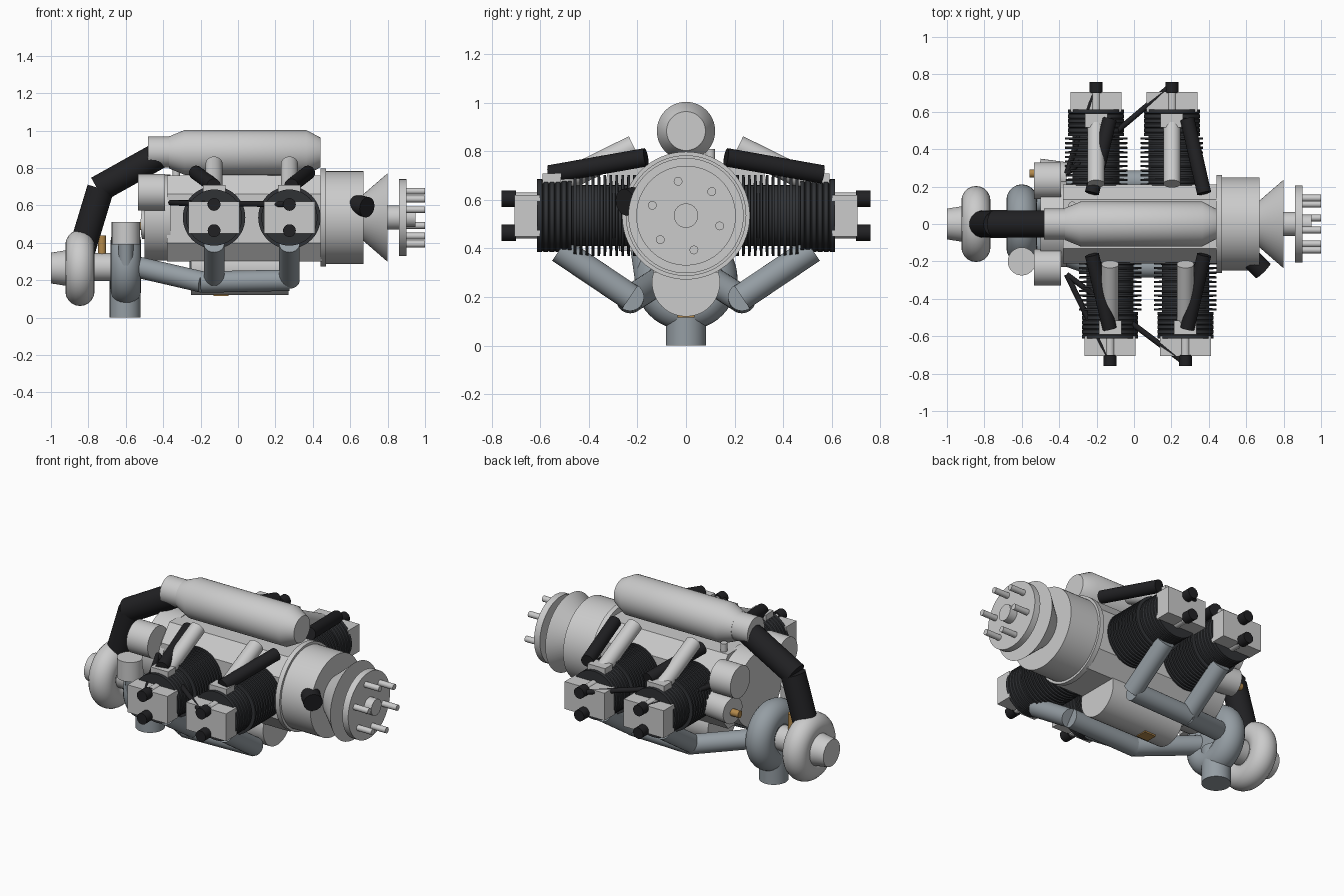
import bpy, bmesh, math
from mathutils import Vector

if "Cube" in bpy.data.objects:
    bpy.data.objects.remove(bpy.data.objects["Cube"])


def material(name, rgb):
    m = bpy.data.materials.new(name)
    m.diffuse_color = (*rgb, 1)
    m.use_nodes = True
    m.node_tree.nodes["Principled BSDF"].inputs["Base Color"].default_value = m.diffuse_color
    return m


BLACK = material("black_rubber", (0.015, 0.015, 0.017))
DARK = material("dark_cylinder", (0.03, 0.032, 0.036))
STEEL = material("exhaust_steel", (0.30, 0.34, 0.37))
BRASS = material("brass", (0.45, 0.25, 0.07))


def finish(ob, name, mat=None, smooth=True):
    ob.name = name
    if mat:
        ob.data.materials.append(mat)
    if smooth:
        bpy.ops.object.shade_smooth_by_angle(angle=math.radians(35))
    return ob


def tube(name, a, b, r, mat=None, r2=None, sides=32):
    """Cylinder or cone between two points."""
    a, b = Vector(a), Vector(b)
    d = b - a
    bpy.ops.mesh.primitive_cone_add(vertices=sides, radius1=r, radius2=r if r2 is None else r2,
                                    depth=d.length, location=(a + b) / 2)
    ob = bpy.context.object
    ob.rotation_euler = d.to_track_quat('Z', 'Y').to_euler()
    return finish(ob, name, mat)


def box(name, lo, hi, mat=None):
    lo, hi = Vector(lo), Vector(hi)
    bpy.ops.mesh.primitive_cube_add(size=1, location=(lo + hi) / 2)
    bpy.context.object.scale = [abs(v) for v in hi - lo]
    return finish(bpy.context.object, name, mat, False)


def lathe(name, profile, origin, axis, mat=None, sides=48):
    """Revolve (distance, radius) pairs around an axis."""
    bm = bmesh.new()
    rings = []
    for d, r in profile:
        rings.append([bm.verts.new((r * math.cos(2 * math.pi * i / sides),
                                    r * math.sin(2 * math.pi * i / sides), d)) for i in range(sides)])
    for p, q in zip(rings, rings[1:]):
        for i in range(sides):
            j = (i + 1) % sides
            bm.faces.new((p[i], p[j], q[j], q[i]))
    bm.faces.new(rings[0][::-1])
    bm.faces.new(rings[-1])
    me = bpy.data.meshes.new(name)
    bm.to_mesh(me)
    bm.free()
    ob = bpy.data.objects.new(name, me)
    bpy.context.collection.objects.link(ob)
    ob.location = origin
    ob.rotation_euler = Vector(axis).to_track_quat('Z', 'Y').to_euler()
    bpy.ops.object.select_all(action='DESELECT')
    ob.select_set(True)
    bpy.context.view_layer.objects.active = ob
    return finish(ob, name, mat)


def torus(name, loc, major, minor, mat=None):
    bpy.ops.mesh.primitive_torus_add(major_radius=major, minor_radius=minor, major_segments=48,
                                     minor_segments=20, location=loc, rotation=(0, math.pi / 2, 0))
    return finish(bpy.context.object, name, mat)


CZ = 0.535   # crankshaft height

# crankcase with chamfered edges
prof = [(.13, .76), (.21, .66), (.21, .40), (.13, .30), (-.13, .30), (-.21, .40), (-.21, .66), (-.13, .76)]
bm = bmesh.new()
f = bm.faces.new([bm.verts.new((-.38, y, z)) for y, z in prof])
ext = bmesh.ops.extrude_face_region(bm, geom=[f])
bmesh.ops.translate(bm, vec=(.83, 0, 0), verts=[v for v in ext['geom'] if isinstance(v, bmesh.types.BMVert)])
bmesh.ops.recalc_face_normals(bm, faces=bm.faces)
me = bpy.data.meshes.new("crankcase")
bm.to_mesh(me)
bm.free()
bpy.context.collection.objects.link(bpy.data.objects.new("crankcase", me))
tube("accessory_case", (-.5, 0, CZ), (-.36, 0, CZ), .23, sides=48)
tube("breather", (-.33, .1, .74), (-.33, .1, .81), .02)

# gearbox, drive cone and propeller flange
tube("gearbox_flange", (.44, 0, CZ), (.47, 0, CZ), .263, sides=64)
tube("gearbox", (.47, 0, CZ), (.67, 0, CZ), .248, sides=64)
tube("drive_cone", (.665, 0, CZ), (.80, 0, CZ), .12, r2=.237, sides=64)
tube("propeller_shaft", (.79, 0, CZ), (.95, 0, CZ), .05)
tube("shaft_collar", (.79, 0, CZ), (.87, 0, CZ), .065)
tube("propeller_flange", (.86, 0, CZ), (.90, 0, CZ), .205, sides=64)
for i in range(6):
    a = math.radians(103 + 60 * i)
    y, z = .145 * math.cos(a), CZ + .145 * math.sin(a)
    tube("flange_bolt", (.89, y, z), (1.0, y, z), .018, sides=16)
tube("governor", (.60, -.16, .61), (.69, -.25, .59), .055, BLACK)

# intake plenum, throttle body and hose
lathe("plenum", [(0, .085), (.085, .12), (.735, .12), (.81, .08)], (-.37, 0, .883), (1, 0, 0))
tube("throttle_body", (-.48, 0, .885), (-.36, 0, .885), .083)
tube("hose_upper", (-.40, 0, .88), (-.75, 0, .685), .072, BLACK)
tube("hose_lower", (-.735, 0, .69), (-.835, 0, .36), .072, BLACK)

# turbocharger
torus("compressor_scroll", (-.845, 0, .265), .125, .078)
tube("compressor_body", (-.90, 0, .265), (-.79, 0, .265), .13)
lathe("compressor_inlet", [(0, .082), (.10, .098)], (-1.0, 0, .265), (1, 0, 0))
tube("bearing_housing", (-.80, 0, .27), (-.66, 0, .27), .075)
torus("turbine_scroll", (-.60, 0, .275), .13, .082, STEEL)
tube("turbine_body", (-.66, 0, .275), (-.54, 0, .275), .135, STEEL)
tube("turbine_outlet", (-.603, 0, 0), (-.603, 0, .22), .083, STEEL)
tube("wastegate", (-.60, -.20, .39), (-.60, -.20, .51), .075)
tube("wastegate_stem", (-.60, -.17, .27), (-.60, -.19, .41), .04, STEEL)
tube("oil_fitting", (-.727, 0, .32), (-.727, 0, .44), .022, BRASS, sides=16)

# oil sump
tube("oil_sump", (-.25, 0, .26), (.27, 0, .26), .14, sides=48)
box("drain_plug", (-.13, -.035, .115), (-.05, .035, .14), BRASS)
tube("starter", (-.51, .27, .50), (-.36, .25, .50), .08)
tube("starter_terminal", (-.56, .27, .49), (-.50, .27, .49), .022, BRASS, sides=16)

for s, centres in ((-1, (-.128, .275)), (1, (-.203, .203))):
    # magneto
    tube("magneto", (-.535, s * .232, .67), (-.39, s * .232, .67), .098)

    for cx in centres:
        # finned barrel and head
        prof = [(.18, .125)]
        for k in range(11):
            d = .205 + k * .0245
            prof += [(d, .125), (d + .001, .167), (d + .012, .167), (d + .013, .125)]
        prof += [(.47, .125), (.471, .15)]
        for k in range(5):
            d = .485 + k * .025
            prof += [(d, .15), (d + .004, .145), (d + .008, .15)]
        prof.append((.613, .15))
        lathe("cylinder", prof, (cx, 0, CZ), (0, s, 0), DARK)
        box("rocker_cover", (cx - .137, s * .60, .45), (cx + .137, s * .705, .62))
        box("intake_port", (cx - .06, s * .515, .65), (cx + .06, s * .59, .708))

        # spark plugs with caps, and ignition lead
        for z in (.605, .465):
            tube("spark_plug", (cx, s * .60, z), (cx, s * .70, z), .025)
            tube("plug_cap_neck", (cx, s * .675, z), (cx, s * .72, z), .025, BLACK)
            tube("plug_cap", (cx, s * .70, z), (cx, s * .76, z), .034, BLACK)
        tube("ignition_lead", (-.36, s * .27, .615), (cx, s * .745, .605), .015, BLACK, sides=12)

        # intake riser
        tube("intake_riser", (cx, s * .215, .82), (cx, s * .55, .655), .046)
        # exhaust downpipe
        tube("exhaust_pipe", (cx, s * .52, .395), (cx, s * .23, .20), .055, STEEL)

    # intake hoses
    for x0, x1 in ((-.225, -.13), (.375, .285)):
        tube("intake_hose", (x0, s * .165, .775), (x1, s * .56, .705), .038, BLACK)

    # exhaust collector to the turbine
    tube("collector", (centres[1], s * .23, .20), (-.20, s * .23, .19), .057, STEEL)
    tube("collector_link", (-.19, s * .23, .19), (-.58, s * .09, .28), .057, STEEL)
